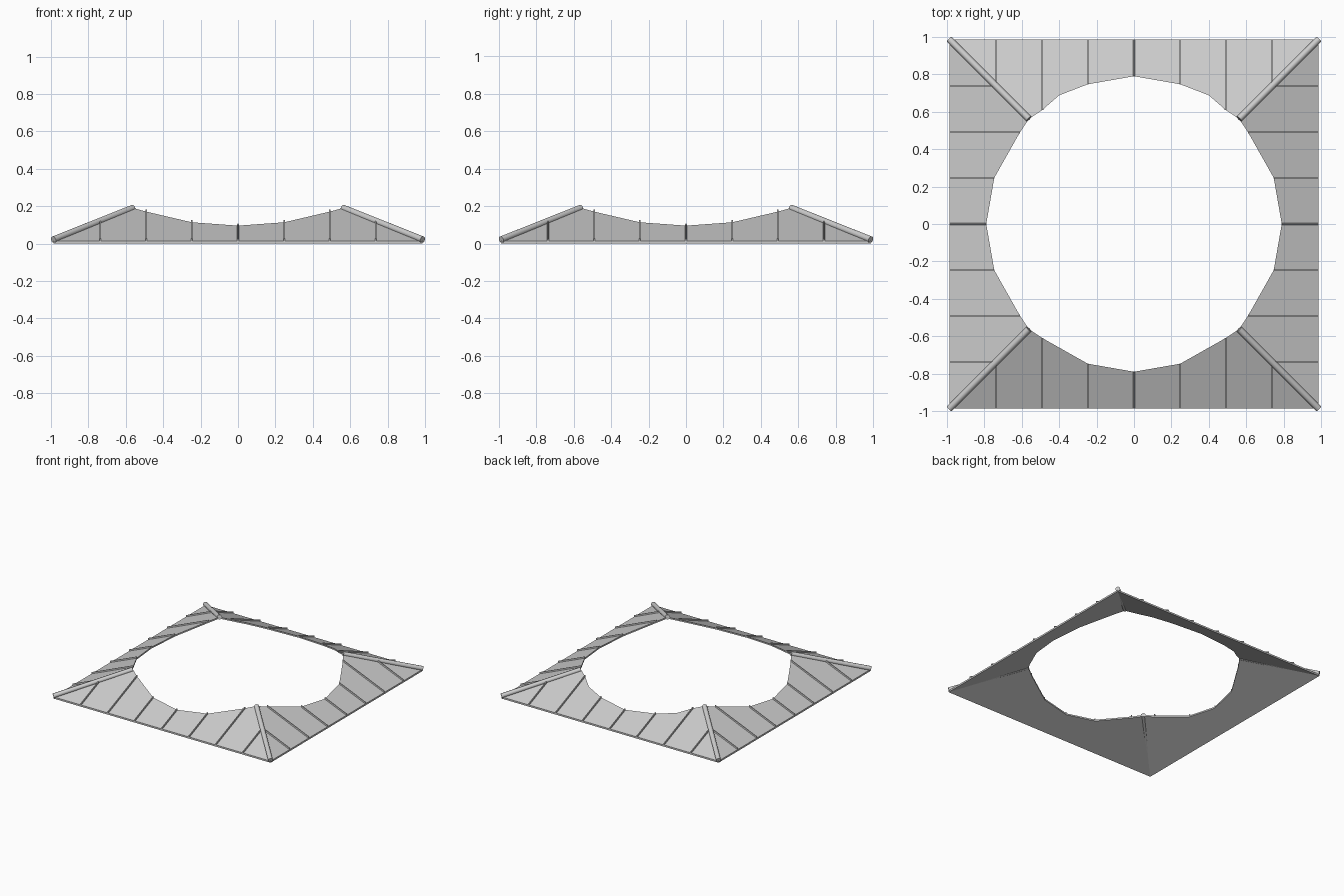
import bpy, bmesh, math
from mathutils import Vector, Matrix

if "Cube" in bpy.data.objects:
    bpy.data.objects.remove(bpy.data.objects["Cube"])

E = 0.987           # eave half width
SLOPE = 0.415

def height(d):
    return 0.014 + SLOPE * (E - d)

def make(name, bm):
    bmesh.ops.recalc_face_normals(bm, faces=bm.faces)
    me = bpy.data.meshes.new(name)
    bm.to_mesh(me)
    bm.free()
    ob = bpy.data.objects.new(name, me)
    bpy.context.collection.objects.link(ob)
    return ob

def turn(k):
    return Matrix.Rotation(k * math.pi / 2, 4, 'Z')

# inner edge of one roof slope (front side, y negative)
half = [(0, 0.79), (0.247, 0.747), (0.49, 0.61), (0.562, 0.562)]
inner = [(-x, d) for x, d in half[:0:-1]] + half

# four hipped slopes around the round opening, with thin solid sheet
bm = bmesh.new()
for k in range(4):
    pts = list(inner)
    if k == 2:   # back slope has extra points in its curve
        pts = pts[:2] + [(-0.40, 0.688)] + pts[2:5] + [(0.40, 0.688)] + pts[5:]
    n = len(pts)
    rows = [[], [], [], []]   # top inner, top eave, bottom eave, bottom inner
    for i, (x, d) in enumerate(pts):
        ox = math.copysign(E, x) if i in (0, n - 1) else x
        for row, co in zip(rows, ((x, -d, height(d)), (ox, -E, height(E)),
                                  (ox, -E, 0), (x, -d, height(d) - 0.012))):
            row.append(bm.verts.new(turn(k) @ Vector(co)))
    for i in range(n - 1):
        for a in range(4):
            b = (a + 1) % 4
            bm.faces.new((rows[a][i], rows[a][i + 1], rows[b][i + 1], rows[b][i]))
bmesh.ops.remove_doubles(bm, verts=bm.verts, dist=0.0005)
make("roof_slopes", bm)

# standing seams running down each slope
bm = bmesh.new()
W, H = 0.005, 0.012
seams = [(0, 0.79), (0.247, 0.747), (0.49, 0.61), (0.737, 0.737)]
seams += [(-x, d) for x, d in seams[1:]]
for k in range(4):
    for x, d in seams:
        ends = []
        for y in (d, E):
            z = height(y)
            sec = ((x - W, z - 0.004), (x + W, z - 0.004), (x + W * 0.7, z + H), (x - W * 0.7, z + H))
            ends.append([bm.verts.new(turn(k) @ Vector((px, -y, pz))) for px, pz in sec])
        a, b = ends
        bm.faces.new(a)
        bm.faces.new(b[::-1])
        for i in range(4):
            j = (i + 1) % 4
            bm.faces.new((a[i], a[j], b[j], b[i]))
make("roof_seams", bm)

# round rolls capping the four hips
bm = bmesh.new()
lo, hi = Vector((0.987, 0.987, 0.021)), Vector((0.562, 0.562, 0.190))
axis = hi - lo
for k in range(4):
    m = Matrix.Translation((lo + hi) / 2) @ axis.to_track_quat('Z', 'Y').to_matrix().to_4x4()
    bmesh.ops.create_cone(bm, cap_ends=True, segments=12, radius1=0.018, radius2=0.018,
                          depth=axis.length, matrix=turn(k) @ m)
rolls = make("hip_rolls", bm)
bpy.context.view_layer.objects.active = rolls
rolls.select_set(True)
bpy.ops.object.shade_smooth_by_angle(angle=math.radians(40))
